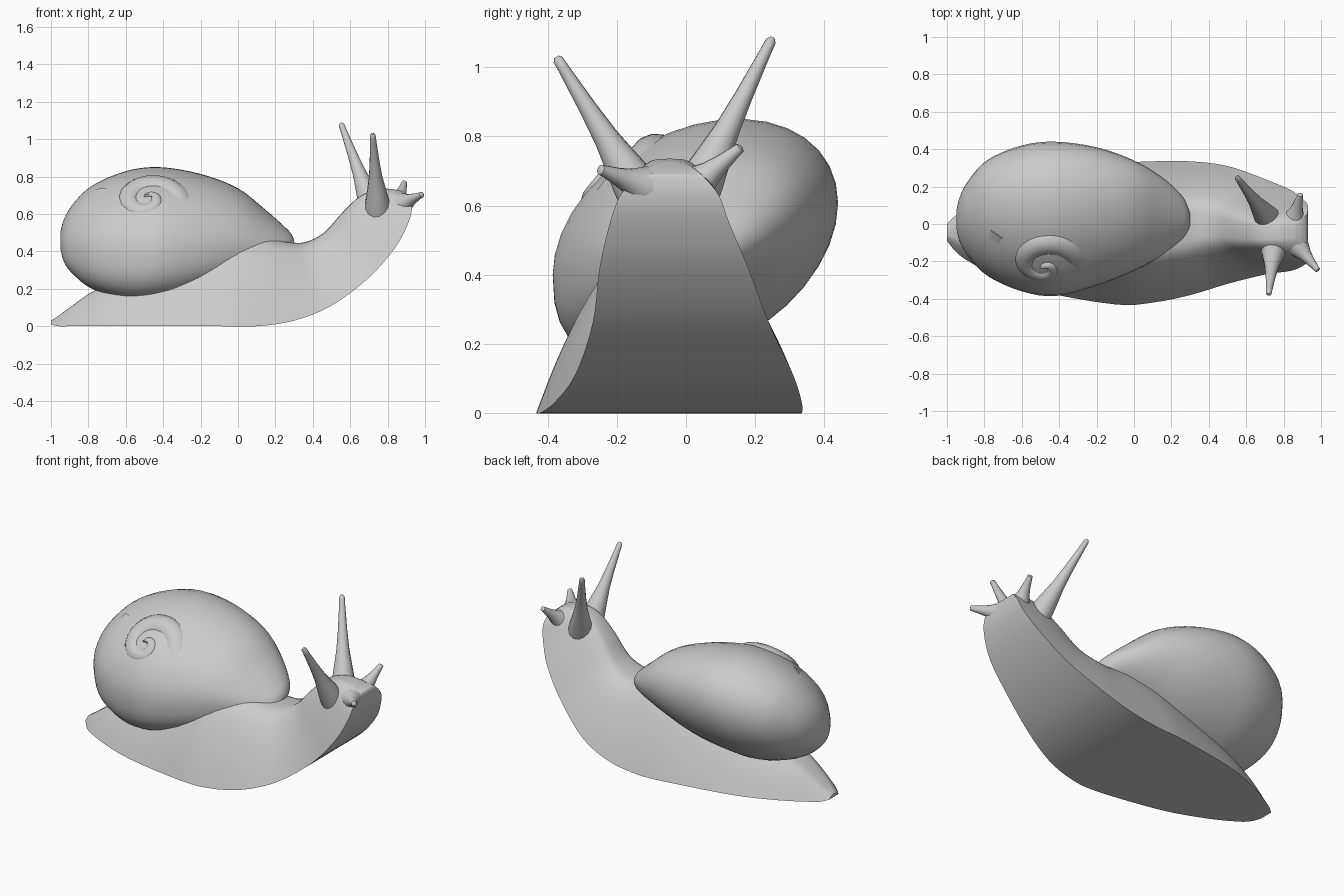
import bpy, bmesh
from math import sin, cos, pi, radians, copysign
from mathutils import Vector

if "Cube" in bpy.data.objects:
    bpy.data.objects.remove(bpy.data.objects["Cube"])

grey = bpy.data.materials.new("soft grey")
grey.use_nodes = True
grey.diffuse_color = (0.6, 0.6, 0.6, 1)
grey.node_tree.nodes["Principled BSDF"].inputs["Base Color"].default_value = (0.6, 0.6, 0.6, 1)


def smooth_rows(rows, steps):
    """Spline through the station rows."""
    out = []
    last = len(rows) - 1
    for i in range(last):
        a, b, c, d = (rows[max(0, min(last, k))] for k in range(i - 1, i + 3))
        for s in range(steps):
            t = s / steps
            out.append([q + t / 2 * (r - p + t * (2 * p - 5 * q + 4 * r - e + t * (3 * (q - r) + e - p)))
                        for p, q, r, e in zip(a, b, c, d)])
    return out + [list(rows[-1])]


def loft(name, rings, edge=50):
    """Skin a list of closed rings and cap both ends."""
    bm = bmesh.new()
    loops = [[bm.verts.new(p) for p in ring] for ring in rings]
    n = len(loops[0])
    for lo, hi in zip(loops, loops[1:]):
        for k in range(n):
            bm.faces.new((lo[k], lo[(k + 1) % n], hi[(k + 1) % n], hi[k]))
    bm.faces.new(loops[0][::-1])
    bm.faces.new(loops[-1])
    bmesh.ops.recalc_face_normals(bm, faces=bm.faces)
    mesh = bpy.data.meshes.new(name)
    bm.to_mesh(mesh)
    bm.free()
    mesh.materials.append(grey)
    obj = bpy.data.objects.new(name, mesh)
    bpy.context.collection.objects.link(obj)
    bpy.ops.object.select_all(action='DESELECT')
    obj.select_set(True)
    bpy.context.view_layer.objects.active = obj
    bpy.ops.object.shade_smooth_by_angle(angle=radians(edge))
    return obj


def tube(name, points, radii, ref, sides=14):
    """Round tube along a path, with a radius at each point."""
    rings = []
    for i, (p, r) in enumerate(zip(points, radii)):
        along = (points[min(i + 1, len(points) - 1)] - points[max(i - 1, 0)]).normalized()
        u = along.cross(ref).normalized()
        v = along.cross(u)
        rings.append([p + r * (u * cos(a) + v * sin(a)) for a in (2 * pi * k / sides for k in range(sides))])
    return loft(name, rings)


# Body: sole x, sole z, back x, back z, right edge y, left edge y
body = [(-1.0, .01, -1.0, .03, -.09, 0), (-.96, 0, -.96, .055, -.14, .04),
        (-.9, 0, -.9, .1, -.19, .08),
        (-.75, 0, -.75, .2, -.27, .16), (-.5, 0, -.5, .3, -.36, .25),
        (-.1, 0, -.1, .45, -.43, .32), (.1, 0, .1, .475, -.42, .335),
        (.3, .03, .27, .45, -.38, .335), (.5, .11, .36, .45, -.32, .31),
        (.7, .26, .46, .5, -.27, .24), (.84, .42, .56, .61, -.25, .18),
        (.91, .55, .66, .7, -.22, .125), (.93, .63, .77, .735, -.19, .095),
        (.925, .685, .87, .725, -.14, .05)]
rings = []
for sx, sz, bx, bz, y0, y1 in smooth_rows(body, 4):
    ring = []
    for k in range(29):
        a = pi * k / 28
        c, u = cos(a), max(0, sin(a)) ** .75
        # slanted flanks under a broad back
        y = (y0 + y1) / 2 + (y1 - y0) / 2 * copysign(abs(c) ** .45, c) * (1 - .45 * u)
        ring.append((sx + (bx - sx) * u, y, sz + (bz - sz) * u))
    rings.append(ring)
loft("body", rings)

# Shell whorl: x, bottom z, top z, right y, left y
shell = [(-.95, .42, .5, -.02, .07), (-.93, .35, .57, -.1, .15), (-.88, .29, .65, -.18, .24),
         (-.78, .22, .74, -.28, .345), (-.6, .17, .815, -.36, .42), (-.42, .175, .835, -.385, .44),
         (-.2, .22, .8, -.33, .41), (0, .29, .725, -.25, .34), (.15, .34, .61, -.17, .25),
         (.25, .37, .525, -.1, .16), (.285, .4, .49, -.05, .1), (.3, .43, .46, -.01, .05)]
rings = []
for x, z0, z1, y0, y1 in smooth_rows(shell, 4):
    ring = []
    for k in range(36):
        a = 2 * pi * k / 36
        c, s = cos(a), sin(a)
        # the lower right quarter is fuller
        full = .8 if c < 0 and s < 0 else 1
        dy = (y1 - y0) / 2 * copysign(abs(c) ** full, c)
        dz = (z1 - z0) / 2 * copysign(abs(s) ** full, s)
        ring.append((x, (y0 + y1) / 2 + dy, (z0 + z1) / 2 + dz + .25 * dy))
    rings.append(ring)
loft("shell", rings)

# Low spiral ridge winding in to the shell's apex
axis = Vector((-.04, -.74, .68)).normalized()
side = Vector((1, 0, 0))
up = axis.cross(side).normalized()
side = up.cross(axis)
apex = Vector((-.48, -.235, .685))
path, radii = [], []
for i in range(73):
    t = i / 72
    r = .24 * (1 - t) ** 1.1 + .004
    thick = .45 * r + .02
    rise = .02 * min(1, t * 3) - .02
    a = t * 1.9 * 2 * pi + 2.6
    path.append(apex + axis * (rise - thick + .02 - r * r * 1.15) + r * (side * cos(a) + up * sin(a)))
    radii.append(thick)
tube("shell_spiral", path, radii, axis)

# Tentacles: sunken flared root, slim stalk, blunt tip
tentacles = {
    "left_eye_stalk": ((.73, .01, .6), (.55, .25, 1.085), .062),
    "right_eye_stalk": ((.75, -.11, .6), (.72, -.375, 1.03), .062),
    "left_feeler": ((.85, .0, .635), (.89, .16, .77), .06),
    "right_feeler": ((.86, -.1, .645), (.985, -.25, .705), .06),
}
for name, (root, tip, r) in tentacles.items():
    root, tip = Vector(root), Vector(tip)
    spots = (0, .15, .3, .45, .65, .92, .98, 1)
    widths = (1.2, 1.05, .82, .6, .43, .27, .25, .12)
    tube(name, [root.lerp(tip, s) for s in spots], [r * w for w in widths], Vector((1, 0, .2)))
